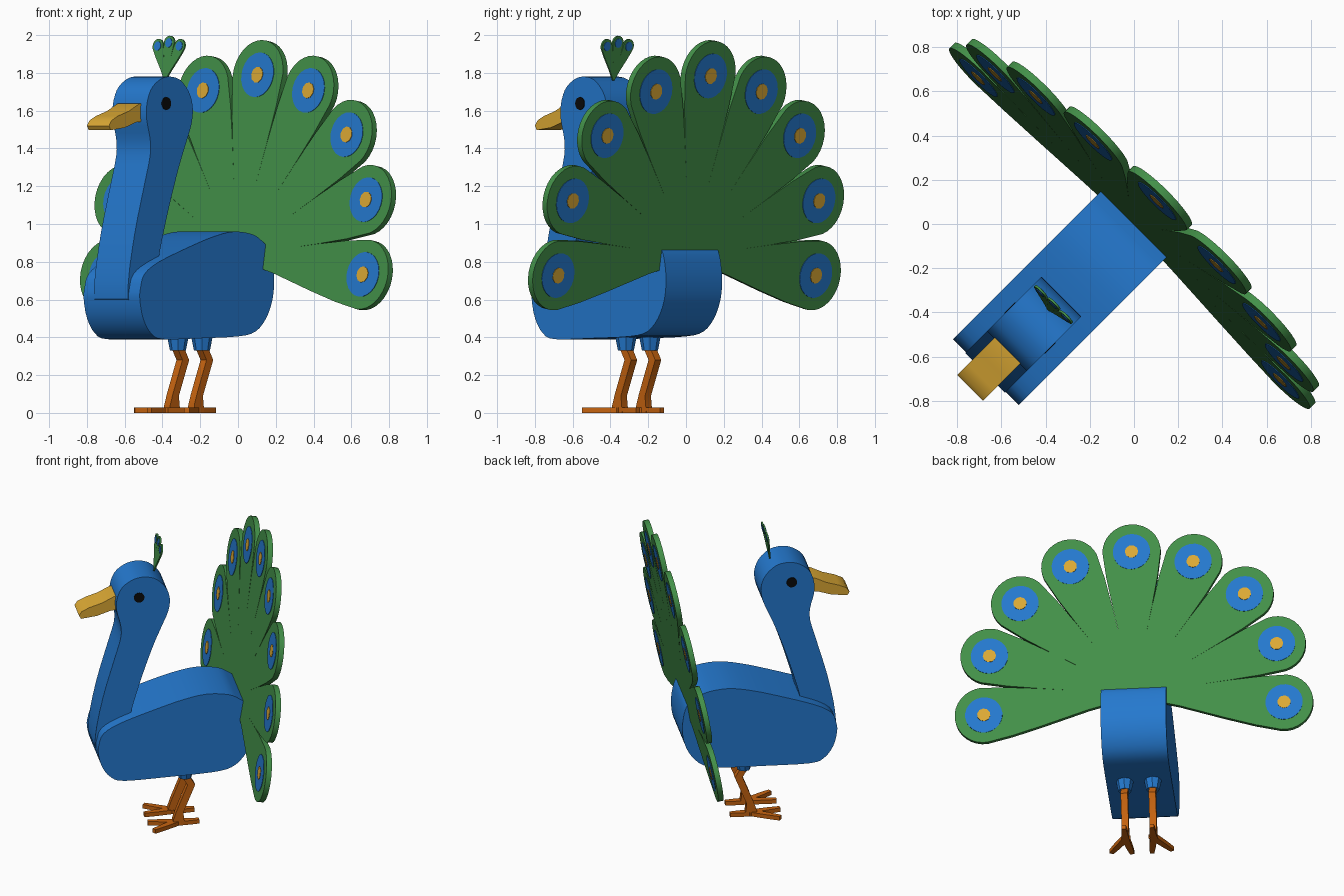
import bpy, bmesh, math
from mathutils import Matrix, Vector

if "Cube" in bpy.data.objects:
    bpy.data.objects.remove(bpy.data.objects["Cube"])

# Local frame: x = bird's forward, y = sideways, z = up; the bird is turned 225 degrees
TURN = Matrix.Rotation(math.radians(225), 4, 'Z')


def material(name, rgb):
    m = bpy.data.materials.new(name)
    m.diffuse_color = (*rgb, 1)
    m.use_nodes = True
    m.node_tree.nodes["Principled BSDF"].inputs["Base Color"].default_value = m.diffuse_color
    return m


BLUE = material("blue", (0.018, 0.19, 0.62))
GREEN = material("green", (0.056, 0.28, 0.066))
GOLD = material("gold", (0.72, 0.40, 0.035))
ORANGE = material("orange", (0.56, 0.125, 0.005))
BLACK = material("black", (0.003, 0.003, 0.003))


def frame(origin, x, y):
    x, y = Vector(x), Vector(y)
    m = Matrix((x, y, x.cross(y))).transposed().to_4x4()
    m.translation = origin
    return m


def side(v=0):
    return frame((0, v, 0), (1, 0, 0), (0, 0, 1))


def smooth_loop(pts, n=3):
    """Closed Catmull-Rom curve through the points."""
    out, k = [], len(pts)
    for i in range(k):
        p0, p1, p2, p3 = (Vector(pts[(i + j) % k]) for j in (-1, 0, 1, 2))
        for s in range(n):
            t = s / n
            out.append(0.5 * (2 * p1 + (p2 - p0) * t + (2 * p0 - 5 * p1 + 4 * p2 - p3) * t * t
                              + (3 * p1 - p0 - 3 * p2 + p3) * t ** 3))
    return out


def circle(r, n, x=0, y=0):
    return [(x + r * math.cos(2 * math.pi * i / n), y + r * math.sin(2 * math.pi * i / n)) for i in range(n)]


def prism(name, outline, depth, mat, place, taper=1.0):
    """Extrude an outline evenly to both sides of its plane."""
    bm = bmesh.new()
    a = [bm.verts.new((p[0] * taper, p[1] * taper, -depth / 2)) for p in outline]
    b = [bm.verts.new((p[0], p[1], depth / 2)) for p in outline]
    bm.faces.new(a[::-1])
    bm.faces.new(b)
    for i in range(len(a)):
        j = (i + 1) % len(a)
        bm.faces.new((a[i], a[j], b[j], b[i]))
    bm.transform(TURN @ place)
    bmesh.ops.recalc_face_normals(bm, faces=bm.faces)
    me = bpy.data.meshes.new(name)
    bm.to_mesh(me)
    bm.free()
    me.materials.append(mat)
    ob = bpy.data.objects.new(name, me)
    bpy.context.collection.objects.link(ob)
    bpy.ops.object.select_all(action='DESELECT')
    ob.select_set(True)
    bpy.context.view_layer.objects.active = ob
    bpy.ops.object.shade_smooth_by_angle(angle=math.radians(35))
    return ob


# Body
body = [(-.06, .68), (-.045, .59), (0, .50), (.08, .43), (.21, .405), (.49, .395), (.77, .39),
        (.86, .42), (.92, .50), (.945, .60), (.94, .66), (.91, .735), (.80, .80), (.57, .88),
        (.385, .935), (.236, .96), (.10, .945), (.03, .91), (-.03, .86), (-.055, .77)]
prism("body", smooth_loop(body), .42, BLUE, side())

# Neck and head in one profile
neck = [(.93, .58), (.947, .70), (.90, .95), (.83, 1.20), (.785, 1.36), (.785, 1.45), (.81, 1.55),
        (.81, 1.63), (.78, 1.71), (.72, 1.76), (.65, 1.78), (.565, 1.765), (.495, 1.70), (.466, 1.62),
        (.475, 1.53), (.52, 1.42), (.57, 1.30), (.63, 1.13), (.68, .97), (.72, .82), (.75, .62)]
prism("neck_and_head", smooth_loop(neck), .254, BLUE, side())

# Beak and eyes
beak = [(.74, 1.64), (.82, 1.637), (.90, 1.597), (.98, 1.572), (1.03, 1.548), (1.048, 1.52),
        (1.035, 1.497), (.93, 1.51), (.84, 1.54), (.74, 1.545)]
prism("beak", beak, .165, GOLD, side())
prism("eyes", circle(.034, 20, .665, 1.638), .262, BLACK, side())


# Feather fans
def feather_outline(s):
    edge = [(.02, 0), (.064, .3), (.127, .6), (.165, .8)]
    tip = [(.187 * math.cos(math.pi * i / 16), .97 + .187 * math.sin(math.pi * i / 16)) for i in range(17)]
    pts = edge + tip + [(-x, y) for x, y in edge[::-1]]
    return [(x * s, y * s) for x, y in pts]


def fan(name, count, step, scale, thick, origin, gold):
    t = math.radians(9.5)
    base = frame(origin, (0, 1, 0), (-math.sin(t), 0, math.cos(t)))
    for i in range(count):
        place = base @ Matrix.Rotation(math.radians((i - (count - 1) / 2) * step), 4, 'Z')
        prism(f"{name}_feather", feather_outline(scale), thick, GREEN, place)
        prism(f"{name}_spot", circle(.12 * scale, 24, 0, .97 * scale), thick + .006, BLUE, place)
        if gold:
            prism(f"{name}_spot_centre", circle(.043 * scale, 10, 0, .97 * scale), thick + .012, GOLD, place)


fan("tail", 9, 24, 1.0, .035, (-.005, 0, .83), True)
fan("crest", 3, 24, .205, .01, (.545, 0, 1.762), False)

# Legs: hip, shank and three toes each
leg = [(.345, .36), (.298, .28), (.375, .09), (.365, 0), (.44, 0), (.44, .04), (.42, .10), (.348, .28), (.395, .36)]
toe = [(-.02, -.024), (.12, -.02), (.2, -.014), (.2, .014), (.12, .02), (-.02, .024)]
for s in (-1, 1):
    v = s * .09
    prism("hip", circle(.062, 8), .10, BLUE, Matrix.Translation((.36, v, .38)), taper=.68)
    prism("leg", leg, .045, ORANGE, side(v))
    for ang, length in ((s * 32, 1.0), (-s * 8, .95), (180, .7)):
        prism("toe", [(x * length, y) for x, y in toe], .028, ORANGE,
              Matrix.Translation((.41, v, .014)) @ Matrix.Rotation(math.radians(ang), 4, 'Z'))
